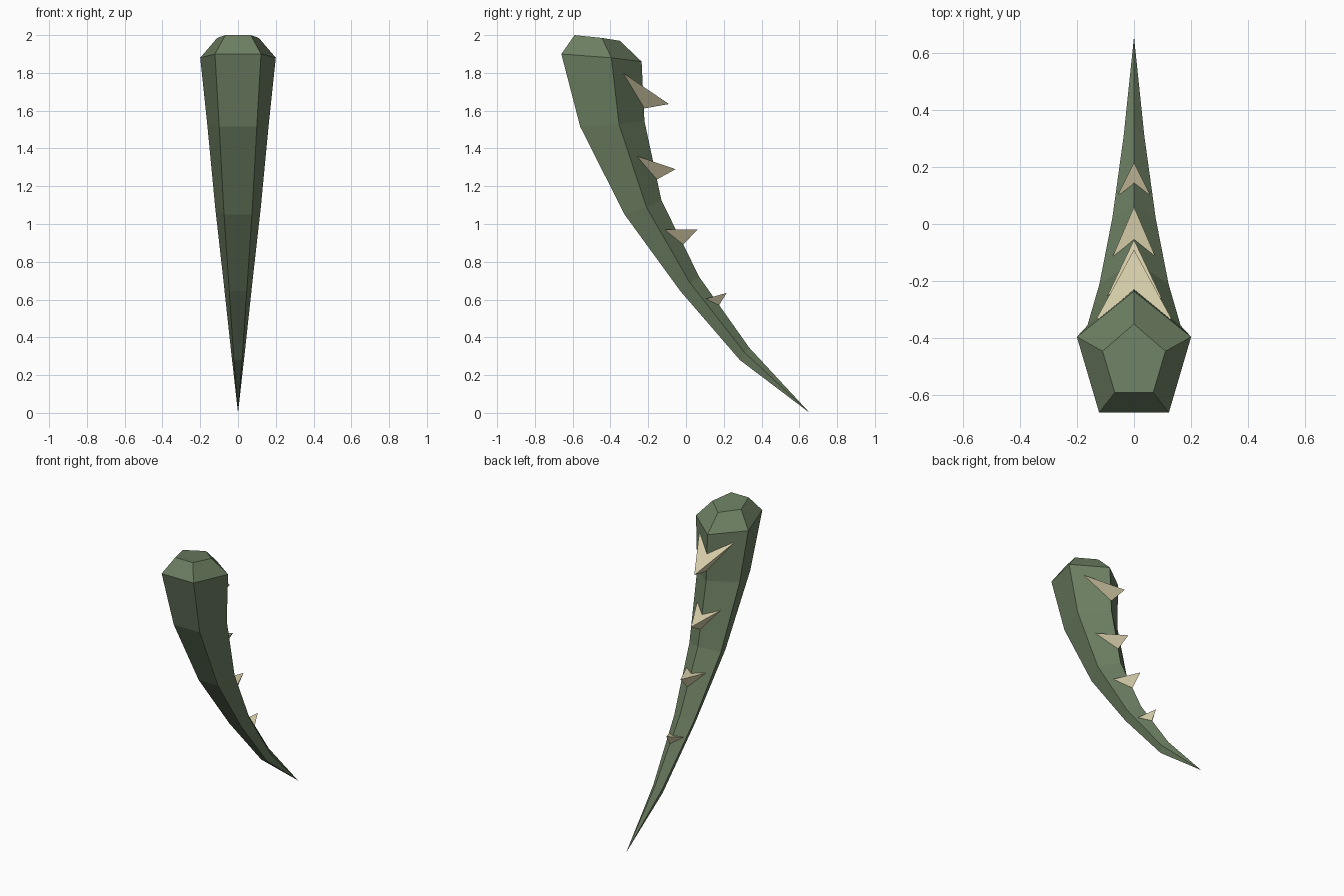
import bpy, bmesh
from mathutils import Vector

cube = bpy.data.objects.get("Cube")
if cube:
    bpy.data.objects.remove(cube, do_unlink=True)


def material(name, rgb):
    mat = bpy.data.materials.new(name)
    mat.use_nodes = True
    mat.diffuse_color = (*rgb, 1)
    mat.node_tree.nodes["Principled BSDF"].inputs["Base Color"].default_value = (*rgb, 1)
    return mat


def finish(name, bm, mat):
    bmesh.ops.recalc_face_normals(bm, faces=bm.faces)
    mesh = bpy.data.meshes.new(name)
    bm.to_mesh(mesh)
    bm.free()
    mesh.materials.append(mat)
    obj = bpy.data.objects.new(name, mesh)
    bpy.context.collection.objects.link(obj)
    return obj


green = material("moss green", (0.15, 0.21, 0.12))
bone = material("pale bone", (0.66, 0.60, 0.39))

# Pentagon sections: half width, then (y, z) of front pair, side pair, back point
sections = [
    (0.11, (-0.59, 2.0), (-0.445, 1.985), (-0.35, 1.97)),
    (0.20, (-0.66, 1.90), (-0.395, 1.88), (-0.235, 1.86)),
    (0.163, (-0.56, 1.515), (-0.355, 1.53), (-0.22, 1.545)),
    (0.121, (-0.325, 1.05), (-0.21, 1.09), (-0.13, 1.125)),
    (0.076, (-0.03, 0.645), (0.02, 0.69), (0.07, 0.72)),
    (0.036, (0.285, 0.28), (0.31, 0.32), (0.335, 0.345)),
]

# Curved stalk, bridged section to section and closed with a point
bm = bmesh.new()
rings = []
for half, front, side, back in sections:
    pair = half * 0.61
    points = [(-pair, *front), (pair, *front), (half, *side), (0, *back), (-half, *side)]
    rings.append([bm.verts.new(p) for p in points])
bm.faces.new(rings[0])
for upper, lower in zip(rings, rings[1:]):
    for i in range(5):
        j = (i + 1) % 5
        bm.faces.new((upper[i], upper[j], lower[j], lower[i]))
tip = bm.verts.new((0, 0.655, 0))
for i in range(5):
    bm.faces.new((rings[-1][i], rings[-1][(i + 1) % 5], tip))
finish("curved_stalk", bm, green)

# Three-sided thorns: half width, wing, tip and lower corner as (y, z)
thorns = [
    (0.132, (-0.333, 1.80), (-0.09, 1.635), (-0.22, 1.612)),
    (0.097, (-0.26, 1.36), (-0.055, 1.29), (-0.155, 1.235)),
    (0.074, (-0.112, 0.97), (0.06, 0.97), (-0.015, 0.89)),
    (0.055, (0.105, 0.604), (0.215, 0.635), (0.175, 0.57)),
]
for n, (half, wing, point, low) in enumerate(thorns, 1):
    bm = bmesh.new()
    corners = [(-half, *wing), (half, *wing), (0, *low), (0, *point)]
    a, b, c, d = [bm.verts.new(Vector(p)) for p in corners]
    for face in ((a, b, c), (a, b, d), (b, c, d), (c, a, d)):
        bm.faces.new(face)
    finish(f"thorn_{n}", bm, bone)
